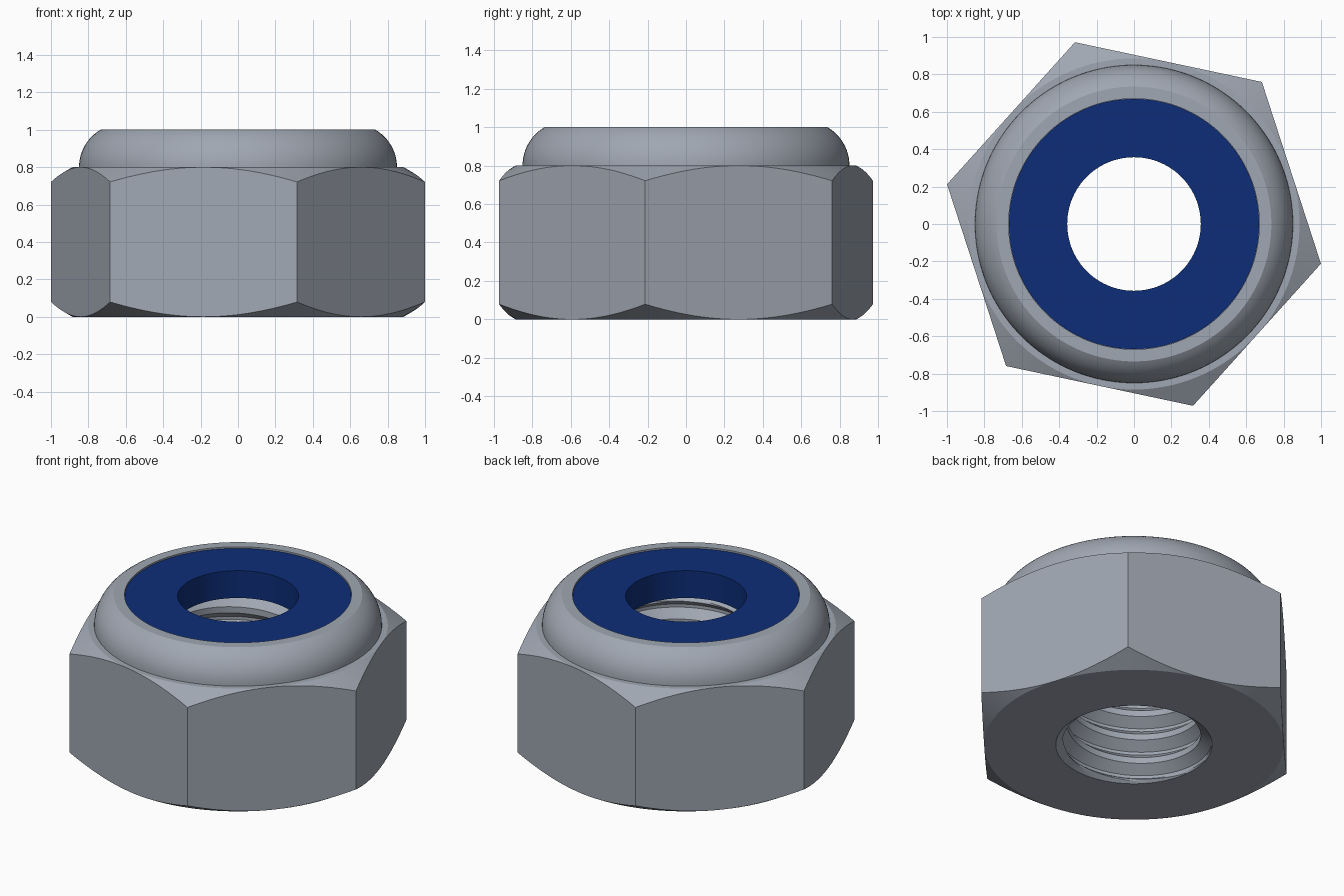
import bpy, bmesh, math

if "Cube" in bpy.data.objects:
    bpy.data.objects.remove(bpy.data.objects["Cube"])

SEG = 144                       # divisible by 6 so hex corners are exact
CORNER = math.radians(-12)      # direction of one hex corner
FLAT = 0.885                    # half the width across the flats
HEX_TOP = 0.8
SEAT = 0.81                     # underside of the insert
TAN30 = math.tan(math.radians(30))


def material(name, rgb):
    m = bpy.data.materials.new(name)
    m.diffuse_color = (*rgb, 1)
    m.use_nodes = True
    m.node_tree.nodes["Principled BSDF"].inputs["Base Color"].default_value = m.diffuse_color
    return m


steel = material("steel_grey", (0.352, 0.386, 0.445))
blue = material("nylon_blue", (0.004, 0.027, 0.19))


def finish(bm, name, mat, flip=False):
    bmesh.ops.remove_doubles(bm, verts=bm.verts, dist=1e-5)
    if flip:
        bmesh.ops.reverse_faces(bm, faces=bm.faces)
    me = bpy.data.meshes.new(name)
    bm.to_mesh(me)
    bm.free()
    ob = bpy.data.objects.new(name, me)
    bpy.context.collection.objects.link(ob)
    me.materials.append(mat)
    bpy.ops.object.select_all(action='DESELECT')
    ob.select_set(True)
    bpy.context.view_layer.objects.active = ob
    bpy.ops.object.shade_smooth_by_angle(angle=math.radians(20))
    return ob


def lathe(name, profile, mat, closed=False):
    """Revolve a profile; each entry is (r, z) or a function of the angle."""
    bm = bmesh.new()
    rings = []
    for p in profile:
        ring = []
        for i in range(SEG):
            a = CORNER + math.tau * i / SEG
            r, z = p(a) if callable(p) else p
            ring.append(bm.verts.new((r * math.cos(a), r * math.sin(a), z)))
        rings.append(ring)
    pairs = list(zip(rings, rings[1:]))
    if closed:
        pairs.append((rings[-1], rings[0]))
    for lo, hi in pairs:
        for i in range(SEG):
            j = (i + 1) % SEG
            bm.faces.new((lo[i], lo[j], hi[j], hi[i]))
    return finish(bm, name, mat)


# Hexagon outline, with the 30 degree corner chamfer cut into each flat
def hex_radius(a):
    local = (a - CORNER) % (math.pi / 3) - math.pi / 6
    return FLAT / math.cos(local)


def hex_low(a):
    r = hex_radius(a)
    return r, (r - FLAT) * TAN30


def hex_high(a):
    r = hex_radius(a)
    return r, HEX_TOP - (r - FLAT) * TAN30


# Rounded collar above the hexagon
ARC = 0.231
END = math.asin(0.2 / ARC)
collar = [(0.85 - ARC + ARC * math.cos(END * k / 12),
           HEX_TOP + ARC * math.sin(END * k / 12)) for k in range(13)]

MOUTH = 0.462
lathe("nut_body",
      [(MOUTH, 0), (FLAT, 0), hex_low, hex_high, (FLAT, HEX_TOP)]
      + collar + [(0.67, 1.0), (0.67, SEAT), (MOUTH, SEAT)], steel)

# Nylon locking ring
lathe("locking_insert",
      [(0.357, SEAT + 0.002), (0.669, SEAT + 0.002), (0.669, 0.99), (0.357, 0.99)],
      blue, closed=True)

# Helical thread inside the bore, with a countersink at both ends
PITCH, CREST, ROOT = 0.16, 0.395, 0.455
ROWS = 16


def bore_radius(z, a):
    p = (z / PITCH - a / math.tau) % 1
    if p < 0.25:
        t = 0
    elif p < 0.5625:
        t = (p - 0.25) / 0.3125
    elif p < 0.6875:
        t = 1
    else:
        t = (1 - p) / 0.3125
    thread = CREST + (ROOT - CREST) * t
    return max(thread, MOUTH - z * 1.2, MOUTH - (SEAT - z) * 1.2)


bm = bmesh.new()
count = ROWS * (int(SEAT / PITCH) + 3)
cols = []
for i in range(SEG + 1):
    a = math.tau * i / SEG
    col = []
    for k in range(count):
        z = min(max(PITCH * (k / ROWS - 1 + i / SEG), 0), SEAT)
        r = bore_radius(z, a)
        col.append(bm.verts.new((r * math.cos(a), r * math.sin(a), z)))
    cols.append(col)
for c, d in zip(cols, cols[1:]):
    for k in range(count - 1):
        # skip the cells squashed flat beyond the ends
        if c[k + 1].co.z - c[k].co.z > 1e-6 or d[k + 1].co.z - d[k].co.z > 1e-6:
            bm.faces.new((c[k], c[k + 1], d[k + 1], d[k]))
bmesh.ops.delete(bm, geom=[v for v in bm.verts if not v.link_faces], context='VERTS')
finish(bm, "bore_thread", steel)
